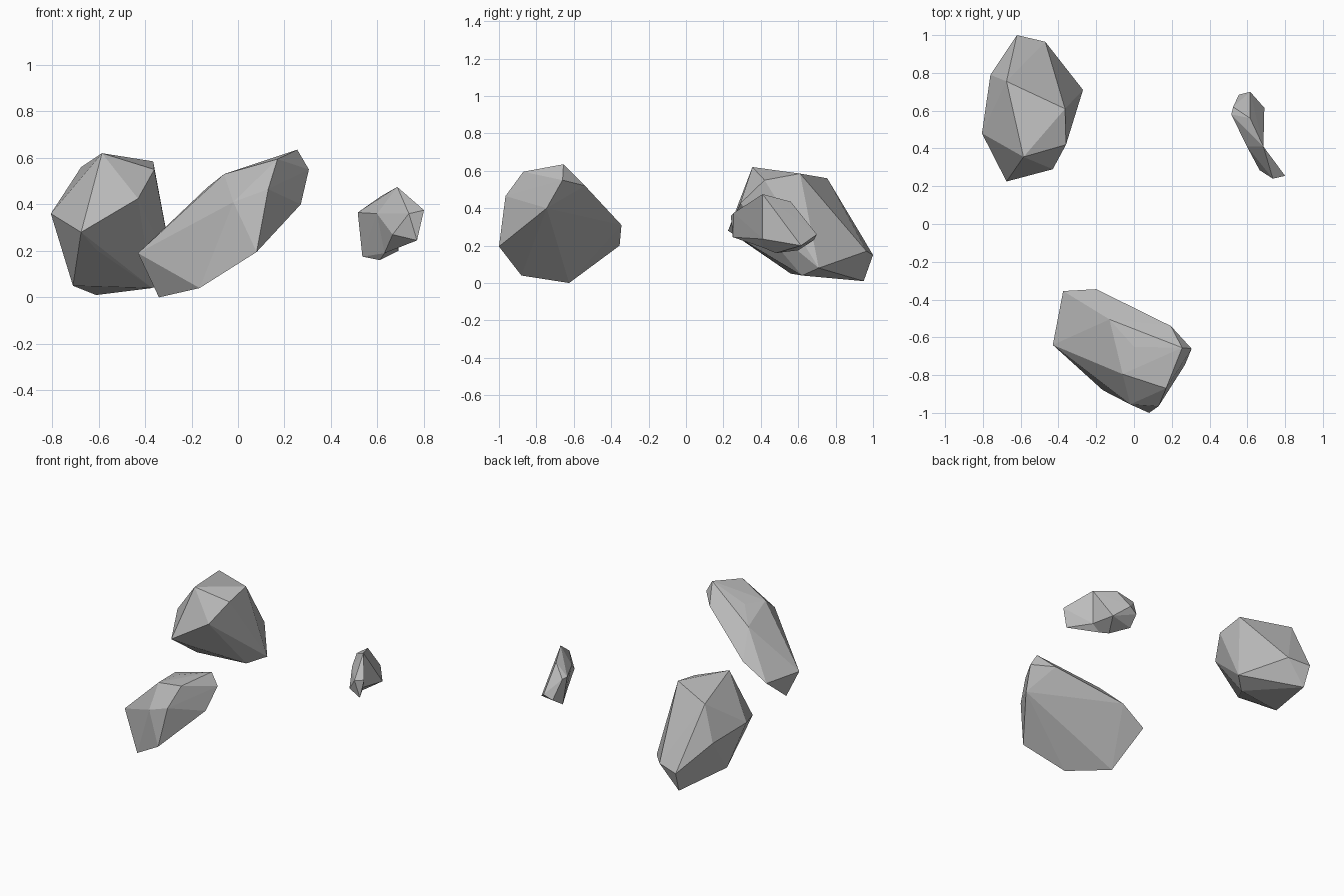
import bpy
import bmesh

default_cube = bpy.data.objects.get("Cube")
if default_cube:
    bpy.data.objects.remove(default_cube, do_unlink=True)

# One plain stone colour shared by every boulder
stone = bpy.data.materials.new("stone grey")
stone.use_nodes = True
stone_colour = (0.5, 0.5, 0.5, 1.0)
stone.diffuse_color = stone_colour
stone.node_tree.nodes["Principled BSDF"].inputs["Base Color"].default_value = stone_colour


def add_hull(bm, corners):
    """Wrap a faceted convex shell around the given corner points."""
    verts = [bm.verts.new(corner) for corner in corners]
    result = bmesh.ops.convex_hull(bm, input=verts)
    leftover = set(result["geom_interior"]) | set(result["geom_unused"])
    loose = [item for item in leftover if isinstance(item, bmesh.types.BMVert)]
    bmesh.ops.delete(bm, geom=loose, context="VERTS")


def make_rock(name, lumps, waist=()):
    """Build one rock from lumps that share an optional waist outline."""
    bm = bmesh.new()
    for lump in lumps:
        add_hull(bm, list(lump) + list(waist))
    if waist:
        # Open the caps between the lumps and weld the seam
        level = waist[0][1]
        caps = [face for face in bm.faces
                if all(abs(vert.co.y - level) < 0.001 for vert in face.verts)]
        bmesh.ops.delete(bm, geom=caps, context="FACES")
        bmesh.ops.remove_doubles(bm, verts=bm.verts[:], dist=0.001)
    bmesh.ops.recalc_face_normals(bm, faces=bm.faces[:])
    mesh = bpy.data.meshes.new(name)
    bm.to_mesh(mesh)
    bm.free()
    mesh.materials.append(stone)
    rock = bpy.data.objects.new(name, mesh)
    bpy.context.collection.objects.link(rock)
    return rock


# Tall boulder at the back right: crown, girdle, then underside
tall_crown = [(-.585, .355, .62), (-.365, .61, .585), (-.675, .755, .56),
              (-.36, .42, .55), (-.43, .29, .425)]
tall_girdle = [(-.805, .48, .36), (-.76, .79, .32), (-.675, .225, .28),
               (-.47, .965, .17), (-.62, 1, .15)]
tall_base = [(-.61, .34, .205), (-.72, .5, .16), (-.27, .71, .08),
             (-.71, .56, .05), (-.37, .62, .04), (-.61, .95, .01)]
make_rock("tall_boulder", [tall_crown + tall_girdle + tall_base])

# Leaning slab at the front: upper ridge, edge, then underside
slab_ridge = [(.255, -.655, .635), (.17, -.87, .595), (.305, -.66, .55),
              (0, -.65, .545), (-.06, -.795, .53), (.195, -.54, .52),
              (-.13, -.505, .475)]
slab_edge = [(.13, -.965, .465), (-.02, -.955, .41), (.27, -.745, .4),
             (-.2, -.345, .31)]
slab_base = [(-.375, -.355, .2), (.08, -1, .195), (-.43, -.64, .19),
             (-.165, -.88, .04), (-.34, -.625, 0)]
make_rock("leaning_slab", [slab_ridge + slab_edge + slab_base])

# Small bent stone at the back left: two lumps either side of a waist
stone_waist = [(.685, .41, .475), (.685, .41, .235),
               (.63, .41, .19), (.598, .41, .36)]
rear_lump = [(.615, .56, .435), (.515, .58, .365), (.525, .62, .36),
             (.615, .7, .26), (.555, .685, .23), (.69, .615, .2),
             (.535, .6, .175), (.61, .48, .16)]
front_lump = [(.8, .255, .375), (.735, .24, .36),
              (.77, .25, .245), (.665, .285, .27)]
make_rock("small_stone", [rear_lump, front_lump], stone_waist)
